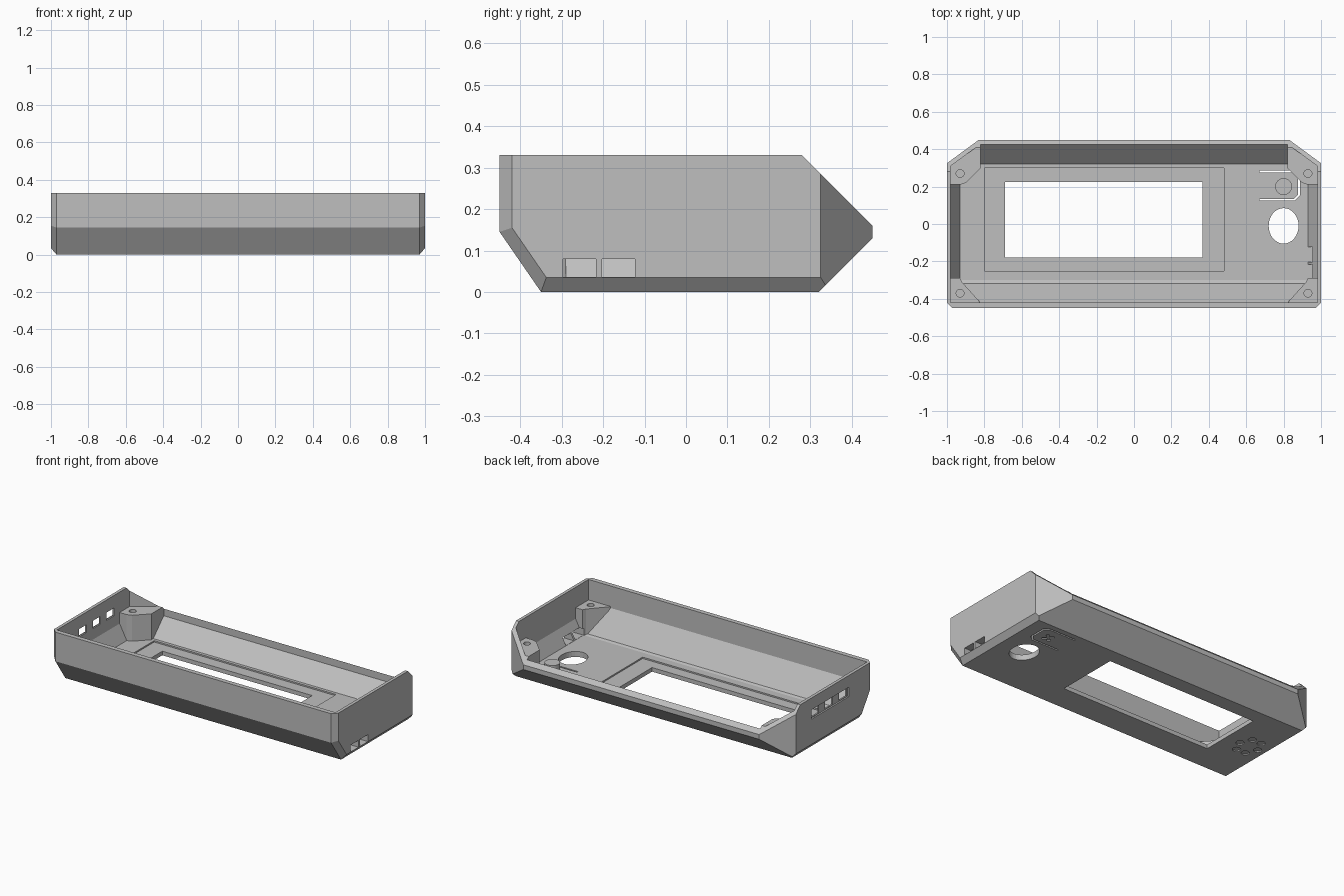
import bpy, bmesh, math
from mathutils import Vector

if "Cube" in bpy.data.objects:
    bpy.data.objects.remove(bpy.data.objects["Cube"])

plastic = bpy.data.materials.new("grey_plastic")
plastic.diffuse_color = (0.52, 0.52, 0.52, 1)
plastic.use_nodes = True
plastic.node_tree.nodes["Principled BSDF"].inputs["Base Color"].default_value = plastic.diffuse_color


def finish(bm, name):
    bmesh.ops.recalc_face_normals(bm, faces=bm.faces)
    me = bpy.data.meshes.new(name)
    bm.to_mesh(me)
    bm.free()
    me.materials.append(plastic)
    ob = bpy.data.objects.new(name, me)
    bpy.context.collection.objects.link(ob)
    return ob


def convex(name, size, planes):
    """Box (lo, hi) trimmed by planes (point, outward normal)."""
    bm = bmesh.new()
    bmesh.ops.create_cube(bm, size=1)
    lo, hi = Vector(size[0]), Vector(size[1])
    for v in bm.verts:
        v.co = Vector([(lo[i] + hi[i]) / 2 + v.co[i] * (hi[i] - lo[i]) for i in range(3)])
    for co, no in planes:
        bmesh.ops.bisect_plane(bm, geom=bm.verts[:] + bm.edges[:] + bm.faces[:],
                               plane_co=co, plane_no=no, clear_outer=True, dist=1e-6)
        rim = [e for e in bm.edges if e.is_boundary]
        if rim:
            bmesh.ops.holes_fill(bm, edges=rim)
    return finish(bm, name)


def prisms(name, outlines, z0, z1):
    bm = bmesh.new()
    for pts in outlines:
        face = bm.faces.new([bm.verts.new((x, y, z0)) for x, y in pts])
        ext = bmesh.ops.extrude_face_region(bm, geom=[face])["geom"]
        for v in ext:
            if isinstance(v, bmesh.types.BMVert):
                v.co.z = z1
    return finish(bm, name)


def rect(x0, x1, y0, y1):
    return [(x0, y0), (x1, y0), (x1, y1), (x0, y1)]


def oval(x, y, rx, ry, n=32):
    return [(x + rx * math.cos(2 * math.pi * i / n), y + ry * math.sin(2 * math.pi * i / n))
            for i in range(n)]


def boolean(target, tool, op="DIFFERENCE"):
    mod = target.modifiers.new("cut", "BOOLEAN")
    mod.operation, mod.object, mod.solver = op, tool, "EXACT"
    bpy.context.view_layer.objects.active = target
    bpy.ops.object.modifier_apply(modifier=mod.name)
    bpy.data.objects.remove(tool)


# Outer body: sloped front foot, pointed back, chamfered ends
outer = [((0, -.35, 0), (0, -.145, -.10)),
         ((0, .32, 0), (0, 1, -1)),
         ((0, .45, .16), (0, 1, 1))]
for s in (-1, 1):
    a, b, c = Vector((.97, -.45, .145)), Vector((.97, -.35, 0)), Vector((1, -.42, .155))
    n = (b - a).cross(c - a)
    n = n if n.x > 0 else -n
    outer += [((s, .325, 0), (s * .125, .17, 0)),
              ((s, 0, .035), (s * .035, 0, -.03)),
              ((s, -.42, 0), (s, -1, 0)),
              ((s * .97, -.45, .145), (s * n.x, n.y, n.z))]
shell = convex("case_shell", ((-1, -.45, 0), (1, .45, .33)), outer)

# Inner cavity following the walls, with solid corner posts left standing
inner = [((0, -.313, .035), (0, -.145, -.10)),
         ((0, -.30, .035), (0, -.35, -1)),
         ((0, .32, .035), (0, 1, -1))]
for s in (-1, 1):
    inner += [((s * .98, .31, 0), (s * .125, .17, 0)),
              ((s * .93, 0, .035), (s * .095, 0, -.05))]
cavity = convex("cavity", ((-.98, -.42, .035), (.98, .425, .6)), inner)
front = [(1.2, -.29), (.93, -.29), (.92, -.31), (.83, -.41), (.82, -.43), (.82, -.7), (1.2, -.7)]
back = [(1.2, .21), (.93, .21), (.90, .22), (.82, .30), (.82, .7), (1.2, .7)]
posts = [[(s * x, y) for x, y in p] for p in (front, back) for s in (-1, 1)]
boolean(cavity, prisms("posts", posts, -.1, .2))
boolean(shell, cavity)

# Screw holes in the posts
boolean(shell, prisms("screw_holes", [oval(s * .93, y, .021, .021, 20)
                                      for s in (-1, 1) for y in (-.37, .27)], .1, .3))
# Display pocket, display opening and knob hole
boolean(shell, prisms("pocket", [rect(-.8, .48, -.25, .30)], .026, .06))
boolean(shell, prisms("openings", [rect(-.69, .365, -.18, .225), oval(.8, -.01, .08, .095)], -.1, .1))

# Flexible button tongue: slot cut around three sides
slot = [(.67, .285), (.86, .285), (.888, .257), (.888, .153), (.86, .125), (.67, .125),
        (.67, .135), (.855, .135), (.878, .157), (.878, .253), (.855, .275), (.67, .275)]
boolean(shell, prisms("button_slot", [slot], -.1, .1))

# Shallow cross and round dimples on the underside
w, r = .009, .035
cross = [(r, w), (w, w), (w, r), (-w, r), (-w, w), (-r, w),
         (-r, -w), (-w, -w), (-w, -r), (w, -r), (w, -w), (r, -w)]
k = math.sqrt(.5)
cross = [(.8 + (x - y) * k, .2 + (x + y) * k) for x, y in cross]
dimples = [oval(-.855 + .065 * math.cos(i * math.pi / 3), -.01 + .08 * math.sin(i * math.pi / 3),
                .024, .024, 16) for i in range(6)]
boolean(shell, prisms("underside_marks", [cross] + dimples, -.05, .007))

# Cable ports in the right wall
boolean(shell, prisms("ports", [rect(.9, 1.1, -.297, -.217), rect(.9, 1.1, -.203, -.123)], .036, .08))
# Three windows in a shallow recess in the left wall
boolean(shell, prisms("recess", [rect(-1.1, -.99, -.21, .165)], .195, .255))
boolean(shell, prisms("windows", [rect(-1.1, -.95, y, y + .075) for y in (-.2, -.06, .08)], .2, .25))

# Button plunger standing on the tongue
prisms("button_plunger", [oval(.8, .2, .045, .045)], .02, .088)
